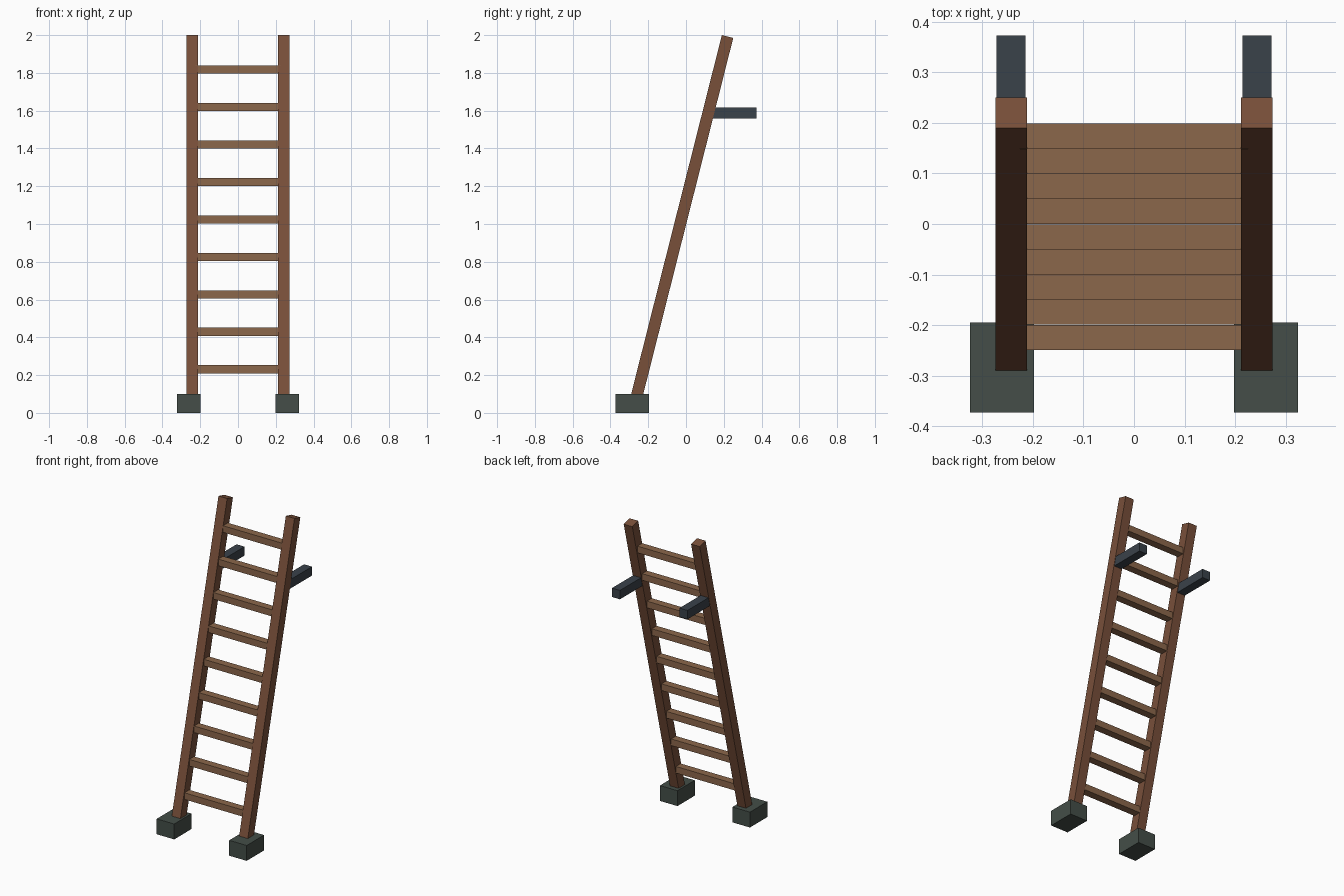
import bpy
import math
from mathutils import Vector

if "Cube" in bpy.data.objects:
    bpy.data.objects.remove(bpy.data.objects["Cube"])

LEAN = math.radians(14.18)
RAIL_X = 0.2425
RAIL_T = 0.062
AXIS = Vector((0, math.sin(LEAN), math.cos(LEAN)))
RAIL_TOP = Vector((0, 0.220, 1.9924))
RAIL_LEN = 2.0


def material(name, rgb):
    m = bpy.data.materials.new(name)
    m.diffuse_color = (*rgb, 1)
    m.use_nodes = True
    m.node_tree.nodes["Principled BSDF"].inputs["Base Color"].default_value = m.diffuse_color
    return m


def box(name, centre, size, mat, tilt=0.0):
    bpy.ops.mesh.primitive_cube_add(size=1, location=centre)
    ob = bpy.context.object
    ob.name = ob.data.name = name
    ob.scale = size
    bpy.ops.object.transform_apply(location=False, rotation=False, scale=True)
    ob.rotation_euler.x = tilt
    ob.data.materials.append(mat)
    return ob


rail_wood = material("rail_wood", (0.19, 0.08, 0.042))
rung_wood = material("rung_wood", (0.26, 0.135, 0.07))
foot_rubber = material("foot_rubber", (0.058, 0.076, 0.065))
dark_metal = material("dark_metal", (0.042, 0.054, 0.068))

# Leaning side rails, foot blocks and rear stand-off arms
for side, s in (("left", -1), ("right", 1)):
    centre = RAIL_TOP - AXIS * RAIL_LEN / 2
    box(f"rail_{side}", (s * RAIL_X, centre.y, centre.z),
        (RAIL_T, RAIL_T, RAIL_LEN), rail_wood, -LEAN)
    box(f"foot_{side}", (s * 0.261, -0.284, 0.05),
        (0.126, 0.178, 0.1), foot_rubber)
    box(f"standoff_arm_{side}", (s * 0.243, 0.2465, 1.587),
        (0.057, 0.253, 0.058), dark_metal)

# Nine level rungs following the lean
for i in range(9):
    t = i / 8
    box(f"rung_{i + 1}", (0, -0.224 + 0.3975 * t, 0.231 + 1.586 * t),
        (0.45, 0.0495, 0.043), rung_wood)
